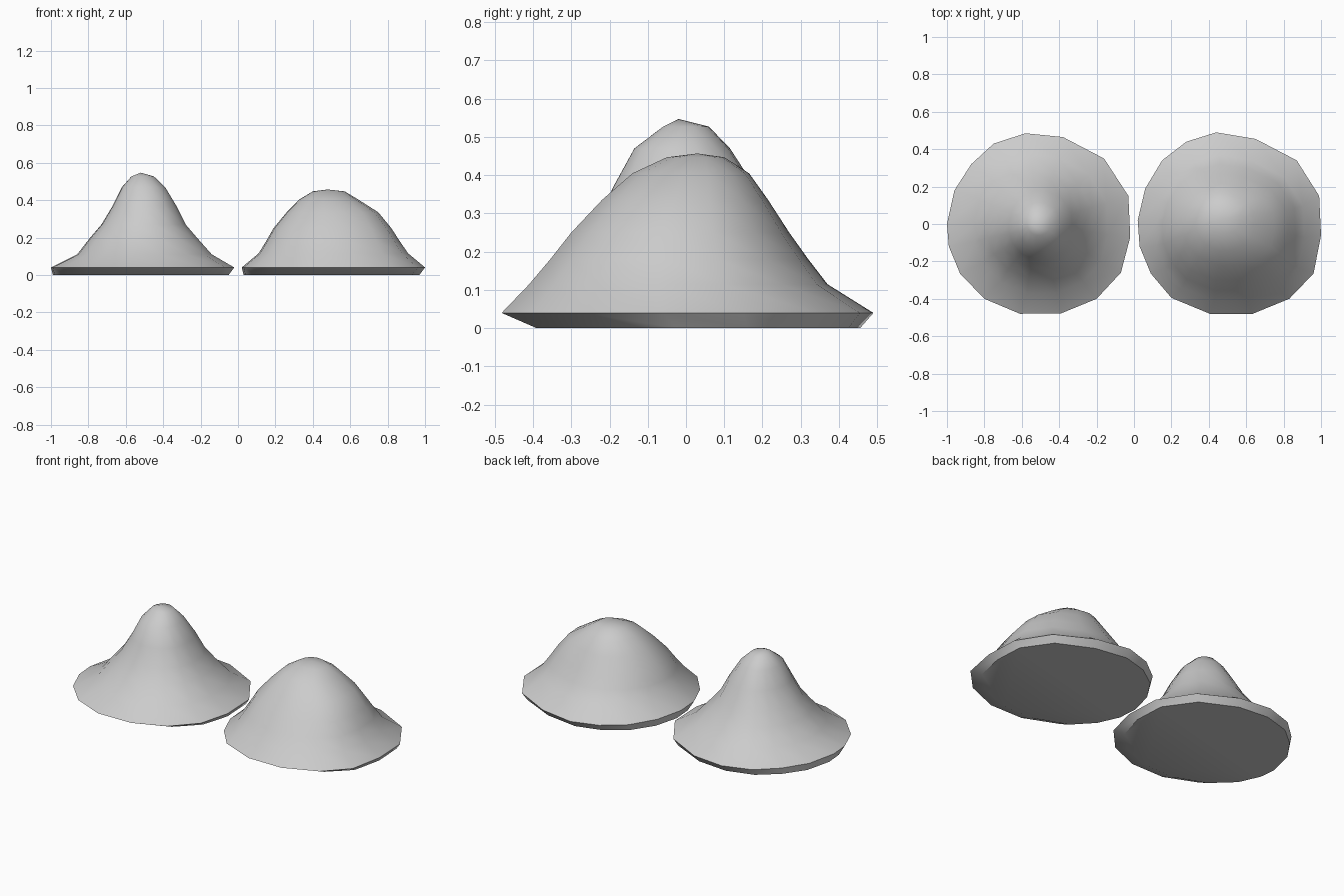
import bpy, bmesh

if "Cube" in bpy.data.objects:
    bpy.data.objects.remove(bpy.data.objects["Cube"])

# rim outlines, anticlockwise in plan
RIM_A = [(-1, 0), (-.96, .18), (-.87, .32), (-.75, .43), (-.58, .485), (-.38, .465),
         (-.16, .35), (-.03, .15), (-.02, -.07), (-.07, -.26), (-.2, -.4), (-.39, -.478),
         (-.61, -.48), (-.8, -.4), (-.93, -.265), (-.99, -.12)]
RIM_B = [(.02, .02), (.06, .19), (.15, .34), (.28, .44), (.44, .49), (.65, .455),
         (.87, .34), (.99, .15), (1, -.06), (.96, -.265), (.83, -.4), (.63, -.482),
         (.41, -.482), (.2, -.395), (.09, -.265), (.03, -.12)]


def mound(name, rim, levels, tip):
    """Loft the rim outline through levels of (x0, x1, y0, y1, z), closed by a tip."""
    xs, ys = [p[0] for p in rim], [p[1] for p in rim]
    bm = bmesh.new()
    rings = []
    for x0, x1, y0, y1, z in levels:
        rings.append([bm.verts.new((
            x0 + (x1 - x0) * (x - min(xs)) / (max(xs) - min(xs)),
            y0 + (y1 - y0) * (y - min(ys)) / (max(ys) - min(ys)), z)) for x, y in rim])
    n = len(rim)
    for a, b in zip(rings, rings[1:]):
        for i in range(n):
            j = (i + 1) % n
            bm.faces.new((a[i], a[j], b[j], b[i]))
    top = bm.verts.new(tip)
    for i in range(n):
        bm.faces.new((rings[-1][i], rings[-1][(i + 1) % n], top))
    bm.faces.new(rings[0])
    bmesh.ops.recalc_face_normals(bm, faces=bm.faces)
    me = bpy.data.meshes.new(name)
    bm.to_mesh(me)
    bm.free()
    ob = bpy.data.objects.new(name, me)
    bpy.context.collection.objects.link(ob)
    bpy.ops.object.select_all(action='DESELECT')
    ob.select_set(True)
    bpy.context.view_layer.objects.active = ob
    bpy.ops.object.shade_smooth_by_angle(angle=0.7)


# tall, narrow mound
mound("tall_mound", RIM_A, [
    (-.99, -.05, -.39, .455, 0), (-1, -.02, -.48, .485, .04),
    (-.86, -.14, -.37, .37, .11), (-.79, -.22, -.29, .29, .2),
    (-.73, -.28, -.235, .235, .27), (-.67, -.33, -.19, .18, .37),
    (-.62, -.39, -.135, .115, .47), (-.57, -.45, -.06, .06, .527)],
    (-.52, -.02, .547))

# low, broad mound
mound("broad_mound", RIM_B, [
    (.03, .97, -.39, .455, 0), (.02, 1, -.482, .49, .04),
    (.11, .91, -.41, .37, .115), (.15, .865, -.355, .32, .18),
    (.19, .82, -.3, .27, .25), (.26, .75, -.22, .215, .335),
    (.33, .64, -.14, .165, .405), (.4, .57, -.05, .1, .447)],
    (.48, .03, .457))
